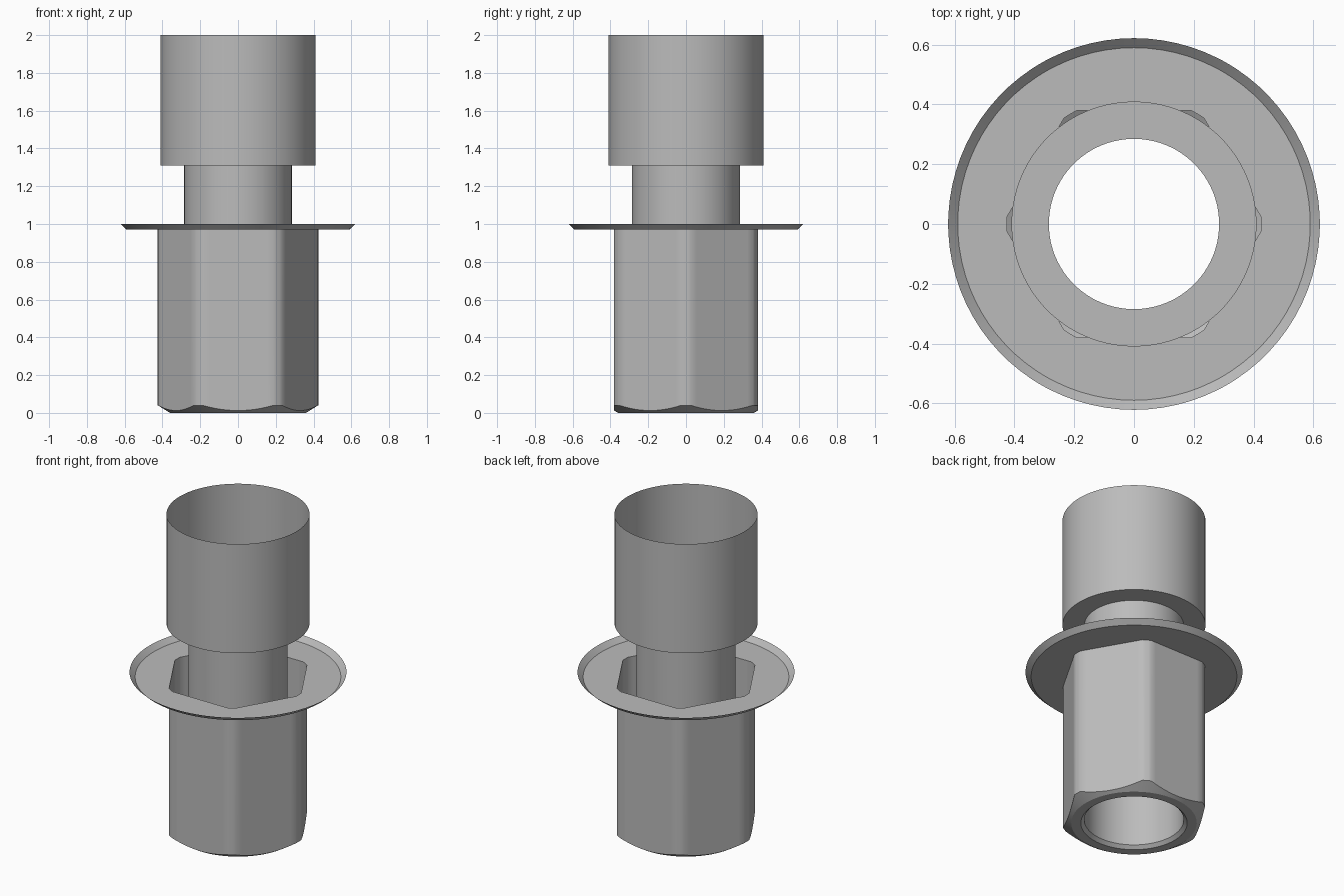
import bpy
import bmesh
from math import cos, sin, acos, radians, pi

cube = bpy.data.objects.get("Cube")
if cube:
    bpy.data.objects.remove(cube)

# Single metal colour
metal = bpy.data.materials.new("plain grey metal")
metal.use_nodes = True
grey = (0.5, 0.5, 0.5, 1.0)
metal.diffuse_color = grey
metal.node_tree.nodes["Principled BSDF"].inputs["Base Color"].default_value = grey

BORE, SLEEVE = 0.285, 0.41
FLAT, CORNER, FACE = 0.38, 0.425, 0.36   # hex apothem, corner radius, end face radius
COLLAR_Z = 0.97
FLAT_STEPS, ARC_STEPS = 12, 3

# Angles shared by every ring: samples over each flat, then its rounded corner
half = acos(FLAT / CORNER)
angles = []
for side in range(6):
    mid = radians(30 + 60 * side)
    angles += [mid - half + 2 * half * i / FLAT_STEPS for i in range(FLAT_STEPS)]
    arc = pi / 3 - 2 * half
    angles += [mid + half + arc * i / ARC_STEPS for i in range(ARC_STEPS)]


def hex_radius(a):
    return min(CORNER, FLAT / cos(a % (pi / 3) - pi / 6))


def chamfer_height(a):
    return (hex_radius(a) - FACE) * 0.62


def value(v, a):
    return v(a) if callable(v) else v


def shell(name, rings):
    """Open surface through rings of (radius, height), each a number or a rule."""
    bm = bmesh.new()
    loops = [[bm.verts.new((value(r, a) * cos(a), value(r, a) * sin(a), value(z, a)))
              for a in angles] for r, z in rings]
    n = len(angles)
    for low, high in zip(loops, loops[1:]):
        for i in range(n):
            j = (i + 1) % n
            bm.faces.new((low[i], low[j], high[j], high[i]))
    mesh = bpy.data.meshes.new(name)
    bm.to_mesh(mesh)
    bm.free()
    mesh.materials.append(metal)
    obj = bpy.data.objects.new(name, mesh)
    bpy.context.collection.objects.link(obj)
    bpy.ops.object.select_all(action='DESELECT')
    obj.select_set(True)
    bpy.context.view_layer.objects.active = obj
    bpy.ops.object.shade_smooth_by_angle(angle=radians(30))
    return obj


# Wide open sleeve with its shoulder
shell("upper_sleeve", [(BORE, 1.31), (SLEEVE, 1.31), (SLEEVE, 2.0)])
# Narrow tube running through the whole lower half
shell("inner_tube", [(BORE, 0.02), (BORE, 1.31)])
# Hexagonal body: bore chamfer, end face, conical chamfer, walls
shell("hex_body", [(BORE, 0.02), (0.305, 0.0), (FACE, 0.0),
                   (hex_radius, chamfer_height), (hex_radius, COLLAR_Z)])
# Thin dished collar with a hexagonal opening
shell("collar", [(hex_radius, COLLAR_Z), (0.59, COLLAR_Z), (0.622, 1.0)])
